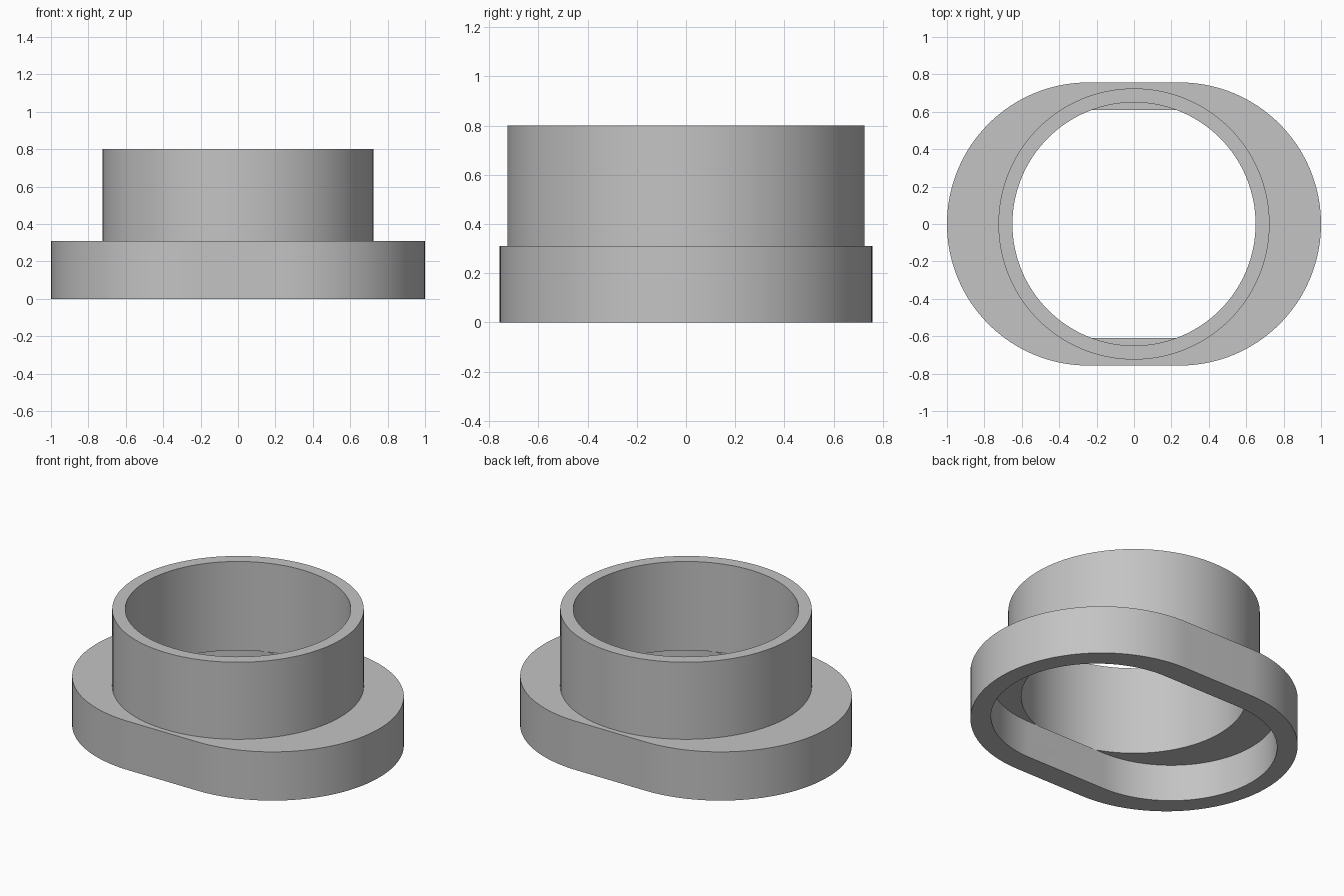
import bpy
import bmesh
from math import cos, sin, pi, radians

cube = bpy.data.objects.get("Cube")
if cube:
    bpy.data.objects.remove(cube, do_unlink=True)

grey = bpy.data.materials.new("plain_grey")
grey.use_nodes = True
colour = (0.55, 0.55, 0.55, 1)
grey.diffuse_color = colour
grey.node_tree.nodes["Principled BSDF"].inputs["Base Color"].default_value = colour

SEGMENTS = 64  # per half circle


def slot_outline(radius, half_straight):
    """Two half circles joined by straight sides; a plain circle if half_straight is 0."""
    points = []
    for side in (1, -1):
        for i in range(SEGMENTS + 1):
            if half_straight == 0 and i == SEGMENTS:
                continue
            a = -pi / 2 + pi * i / SEGMENTS
            points.append((side * (half_straight + radius * cos(a)), side * radius * sin(a)))
    return points


def prism(name, radius, half_straight, bottom, top):
    bm = bmesh.new()
    verts = [bm.verts.new((x, y, bottom)) for x, y in slot_outline(radius, half_straight)]
    face = bm.faces.new(verts)
    lifted = bmesh.ops.extrude_face_region(bm, geom=[face])["geom"]
    moved = [v for v in lifted if isinstance(v, bmesh.types.BMVert)]
    bmesh.ops.translate(bm, verts=moved, vec=(0, 0, top - bottom))
    bmesh.ops.recalc_face_normals(bm, faces=bm.faces)
    mesh = bpy.data.meshes.new(name)
    bm.to_mesh(mesh)
    bm.free()
    mesh.materials.append(grey)
    obj = bpy.data.objects.new(name, mesh)
    bpy.context.collection.objects.link(obj)
    return obj


def combine(target, tool, operation):
    mod = target.modifiers.new(tool.name, 'BOOLEAN')
    mod.operation = operation
    mod.solver = 'EXACT'
    mod.object = tool
    bpy.ops.object.select_all(action='DESELECT')
    target.select_set(True)
    bpy.context.view_layer.objects.active = target
    bpy.ops.object.modifier_apply(modifier=mod.name)
    bpy.data.objects.remove(tool, do_unlink=True)


# Slot-shaped flange with the round collar fused on top
body = prism("flanged_collar", 0.757, 0.243, 0, 0.31)
combine(body, prism("collar", 0.725, 0, 0.15, 0.80), 'UNION')

# Slot-shaped recess underneath and round bore through the collar
combine(body, prism("recess", 0.61, 0.28, -0.2, 0.235), 'DIFFERENCE')
combine(body, prism("bore", 0.65, 0, 0.235, 1.0), 'DIFFERENCE')

bpy.ops.object.shade_smooth_by_angle(angle=radians(30))
